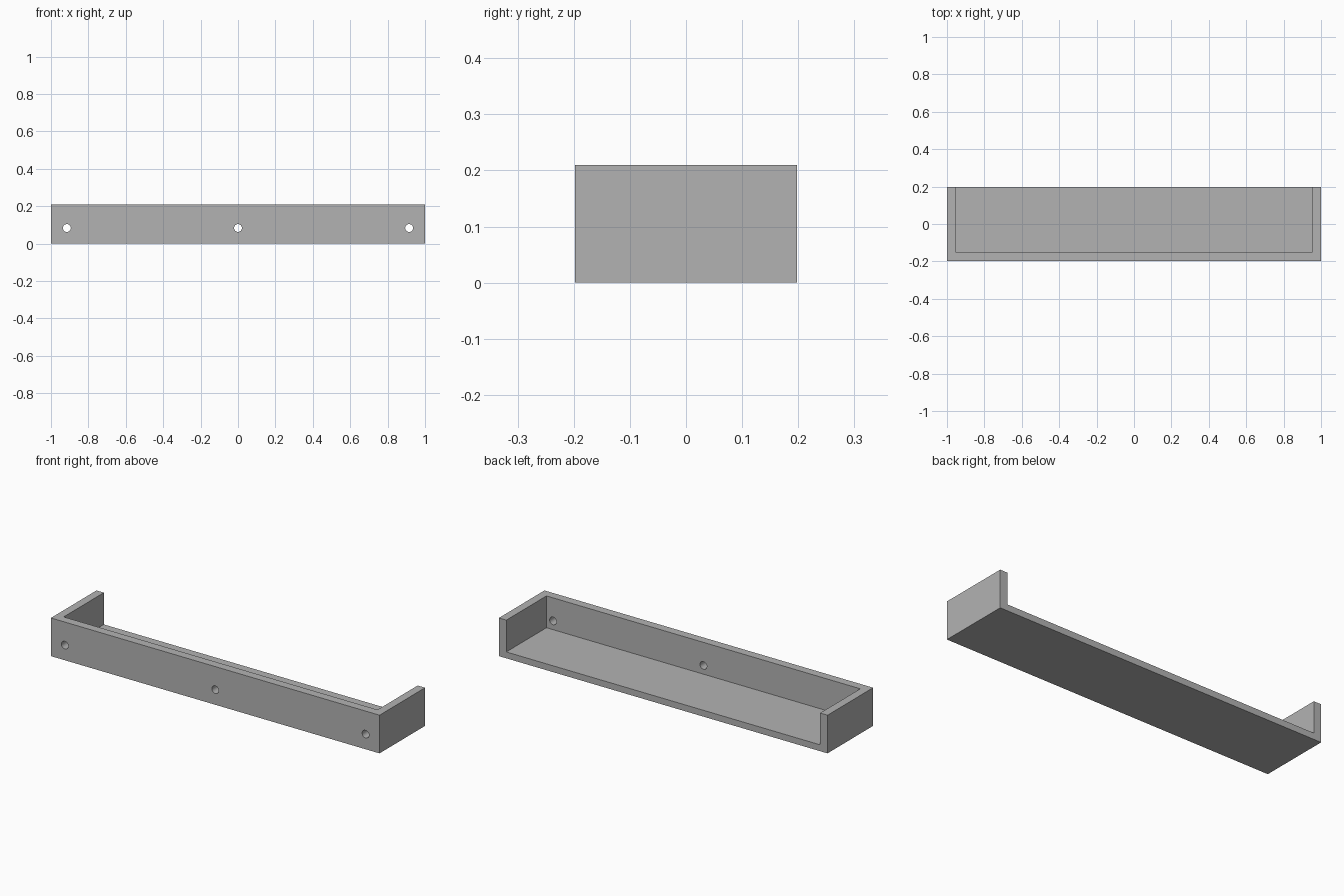
import bpy
import math

cube = bpy.data.objects.get("Cube")
if cube:
    bpy.data.objects.remove(cube, do_unlink=True)

HALF_X, HALF_Y, HEIGHT = 1.0, 0.198, 0.21
WALL, FRONT, FLOOR = 0.045, 0.047, 0.035
HOLE_X, HOLE_Z, HOLE_R = 0.915, 0.083, 0.021

grey = bpy.data.materials.new("plain grey")
grey.use_nodes = True
colour = (0.45, 0.45, 0.45, 1.0)
grey.diffuse_color = colour
grey.node_tree.nodes["Principled BSDF"].inputs["Base Color"].default_value = colour


def box(name, low, high):
    """Axis-aligned box between two corners."""
    centre = [(a + b) / 2 for a, b in zip(low, high)]
    bpy.ops.mesh.primitive_cube_add(size=1, location=centre)
    obj = bpy.context.object
    obj.name = name
    obj.scale = [b - a for a, b in zip(low, high)]
    bpy.ops.object.transform_apply(location=True, rotation=False, scale=True)
    obj.data.materials.append(grey)
    return obj


def cut(target, cutter):
    """Subtract a cutter from the target, then discard the cutter."""
    cutter.hide_render = True
    mod = target.modifiers.new("cut", "BOOLEAN")
    mod.operation = "DIFFERENCE"
    mod.solver = "EXACT"
    mod.object = cutter
    bpy.context.view_layer.objects.active = target
    bpy.ops.object.modifier_apply(modifier=mod.name)
    bpy.data.objects.remove(cutter, do_unlink=True)


# Tray body, hollowed from above and open at the back
tray = box("shelf_tray", (-HALF_X, -HALF_Y, 0), (HALF_X, HALF_Y, HEIGHT))
cut(tray, box("hollow_cutter",
              (-HALF_X + WALL, -HALF_Y + FRONT, FLOOR),
              (HALF_X - WALL, HALF_Y + 1, HEIGHT + 1)))

# Three round screw holes through the front wall
for x in (-HOLE_X, 0, HOLE_X):
    bpy.ops.mesh.primitive_cylinder_add(
        vertices=32, radius=HOLE_R, depth=FRONT * 2,
        location=(x, -HALF_Y + FRONT / 2, HOLE_Z),
        rotation=(math.pi / 2, 0, 0))
    hole = bpy.context.object
    hole.name = "hole_cutter"
    hole.data.materials.append(grey)
    cut(tray, hole)

# Smooth the hole walls, keep the box edges crisp
bpy.ops.object.select_all(action="DESELECT")
tray.select_set(True)
bpy.context.view_layer.objects.active = tray
bpy.ops.object.shade_smooth_by_angle(angle=math.radians(30))
